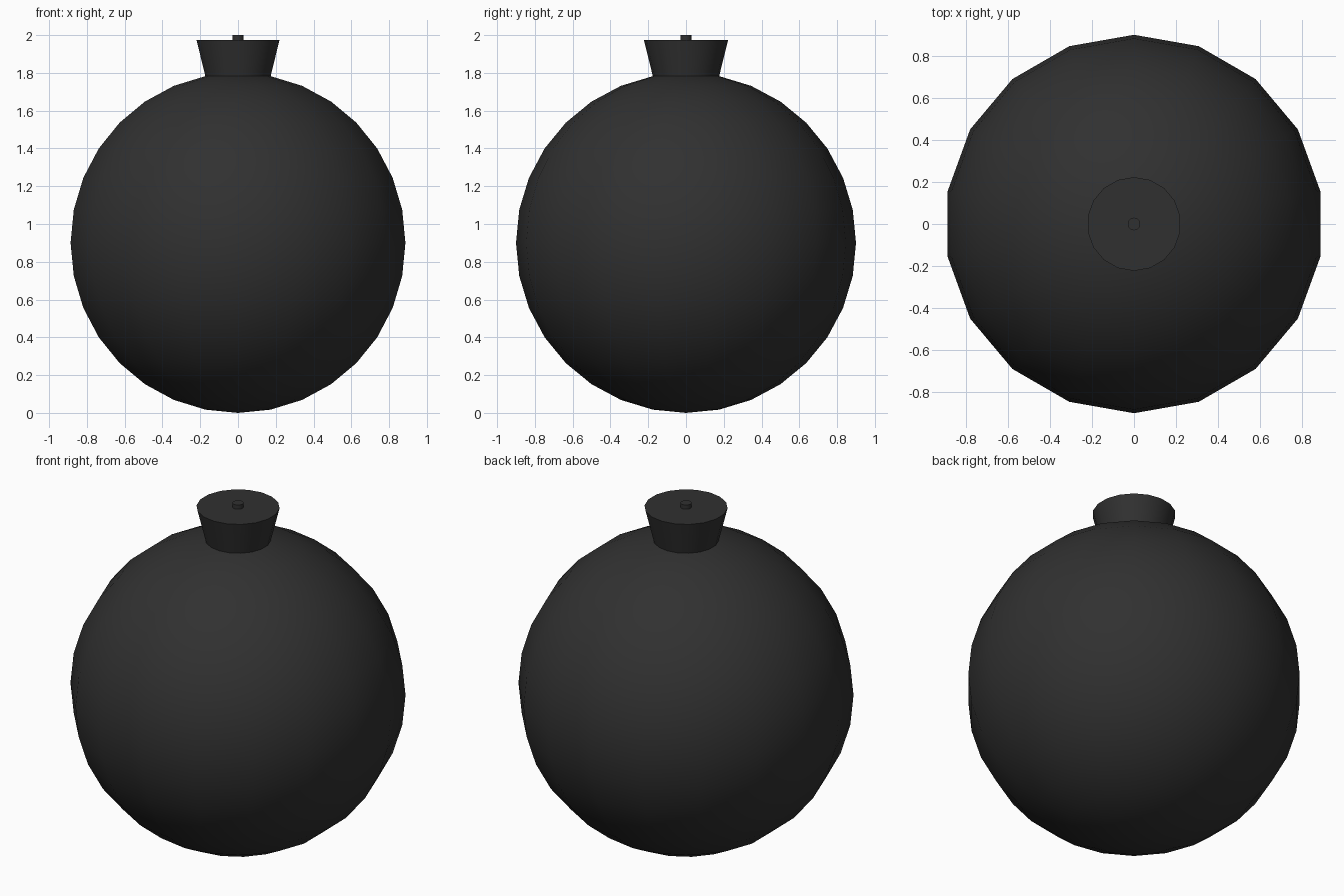
import bpy
from math import sin, cos, pi, radians

if "Cube" in bpy.data.objects:
    bpy.data.objects.remove(bpy.data.objects["Cube"])

SIDES = 18

mat = bpy.data.materials.new("black_iron")
mat.diffuse_color = (0.03, 0.03, 0.03, 1)
mat.use_nodes = True
mat.node_tree.nodes["Principled BSDF"].inputs["Base Color"].default_value = mat.diffuse_color


def lathe(name, profile, sides=SIDES):
    """Spin (radius, z) points around z; a zero radius makes a pole."""
    verts, faces, rings = [], [], []
    for r, z in profile:
        n = 1 if r < 1e-6 else sides
        rings.append(range(len(verts), len(verts) + n))
        for i in range(n):
            a = pi / 2 + 2 * pi * i / sides
            verts.append((r * cos(a), r * sin(a), z))
    for lo, hi in zip(rings, rings[1:]):
        for i in range(sides):
            j = (i + 1) % sides
            if len(lo) == 1:
                faces.append((lo[0], hi[j], hi[i]))
            elif len(hi) == 1:
                faces.append((lo[i], lo[j], hi[0]))
            else:
                faces.append((lo[i], lo[j], hi[j], hi[i]))
    # flat caps on open ends
    if len(rings[0]) > 1:
        faces.append(tuple(reversed(rings[0])))
    if len(rings[-1]) > 1:
        faces.append(tuple(rings[-1]))
    mesh = bpy.data.meshes.new(name)
    mesh.from_pydata(verts, [], faces)
    mesh.materials.append(mat)
    obj = bpy.data.objects.new(name, mesh)
    bpy.context.collection.objects.link(obj)
    bpy.ops.object.select_all(action='DESELECT')
    obj.select_set(True)
    bpy.context.view_layer.objects.active = obj
    bpy.ops.object.shade_smooth_by_angle(angle=radians(35))
    return obj


# Round body: 16 rings
R = 0.9
lathe("body", [(R * sin(pi * k / 16), R - R * cos(pi * k / 16)) for k in range(17)])

# Flared neck rising from the top ring
lathe("neck", [(R * sin(pi / 16), R + R * cos(pi / 16)), (0.223, 1.975)])

# Short fuse stub
lathe("fuse", [(0.03, 1.96), (0.03, 2.0)])
